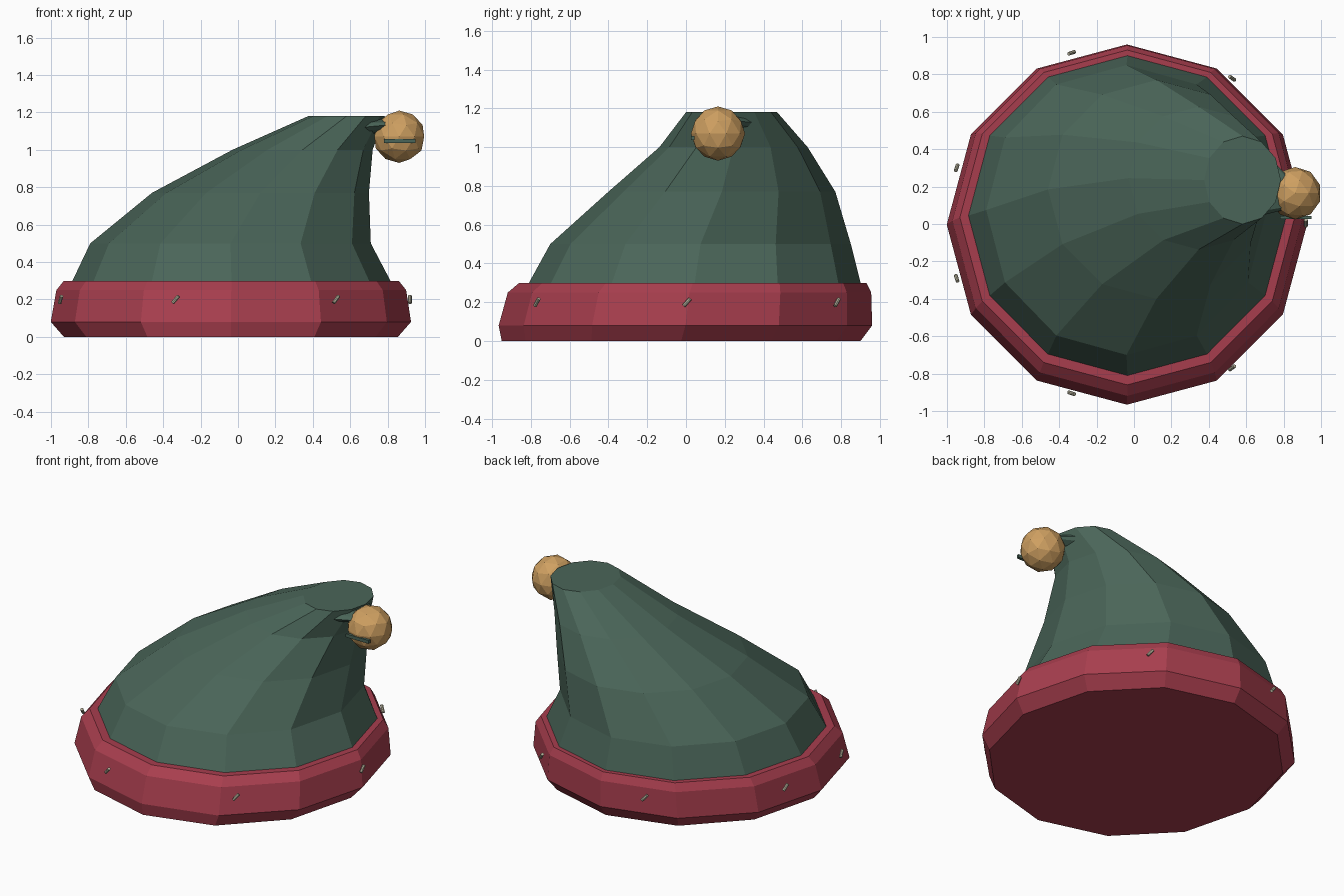
import bpy, bmesh
from math import sin, cos, pi, radians
from mathutils import Vector, Matrix

if "Cube" in bpy.data.objects:
    bpy.data.objects.remove(bpy.data.objects["Cube"])


def material(name, rgb):
    m = bpy.data.materials.new(name)
    m.use_nodes = True
    m.diffuse_color = (*rgb, 1)
    m.node_tree.nodes["Principled BSDF"].inputs["Base Color"].default_value = (*rgb, 1)
    return m


GREEN = material("felt green", (0.068, 0.13, 0.098))
RED = material("brim red", (0.39, 0.048, 0.076))
GOLD = material("pompom gold", (0.62, 0.35, 0.12))
BEIGE = material("pin beige", (0.5, 0.47, 0.35))


def finish(name, bm, mat):
    bmesh.ops.recalc_face_normals(bm, faces=bm.faces)
    mesh = bpy.data.meshes.new(name)
    bm.to_mesh(mesh)
    bm.free()
    mesh.materials.append(mat)
    ob = bpy.data.objects.new(name, mesh)
    bpy.context.collection.objects.link(ob)
    return ob


def loft(name, rings, mat, sides=12):
    """Join rings given as (centre, first axis, second axis), capped at both ends."""
    bm = bmesh.new()
    loops = []
    for c, u, v in rings:
        angles = [2 * pi * i / sides for i in range(sides)]
        loops.append([bm.verts.new(Vector(c) + Vector(u) * cos(a) + Vector(v) * sin(a))
                      for a in angles])
    for a, b in zip(loops, loops[1:]):
        for i in range(sides):
            j = (i + 1) % sides
            bm.faces.new((a[i], a[j], b[j], b[i]))
    bm.faces.new(loops[0])
    bm.faces.new(loops[-1])
    return finish(name, bm, mat)


def level(x, y, z, rx, ry):
    return (x, y, z), (rx, 0, 0), (0, ry, 0)


# Red brim
loft("brim", [level(-0.038, -0.025, 0, 0.893, 0.925),
              level(-0.038, -0.003, 0.08, 0.963, 0.963),
              level(-0.036, 0.018, 0.25, 0.935, 0.937),
              level(-0.036, 0.035, 0.30, 0.895, 0.895)], RED)

# Leaning hat body
loft("hat_body", [level(-0.035, 0.045, 0.28, 0.85, 0.86),
                  level(-0.035, 0.045, 0.30, 0.85, 0.855),
                  level(-0.04, 0.075, 0.50, 0.75, 0.775),
                  level(0.12, 0.185, 0.77, 0.58, 0.585),
                  level(0.345, 0.245, 1.0, 0.375, 0.382),
                  level(0.58, 0.235, 1.18, 0.205, 0.235)], GREEN)

# Folded tip running into the pompom
loft("hat_tip", [((0.66, 0.23, 1.12), (0, 0.19, 0), (0, 0, 0.055)),
                 ((0.82, 0.17, 1.135), (0, 0.09, 0), (0, 0, 0.025))], GREEN)

# Pompom
bm = bmesh.new()
bmesh.ops.create_icosphere(bm, subdivisions=2, radius=0.14,
                           matrix=Matrix.Translation((0.862, 0.165, 1.07)))
finish("pompom", bm, GOLD)

# Small felt strip on the side of the pompom
bm = bmesh.new()
bmesh.ops.create_cube(bm, size=1, matrix=Matrix.Translation((0.865, 0.035, 1.047))
                      @ Matrix.Diagonal((0.17, 0.018, 0.022, 1)))
finish("pompom_strip", bm, GREEN)

# Slanted pins around the brim
for k in range(-3, 4):
    bm = bmesh.new()
    place = (Matrix.Translation((-0.038, 0.005, 0.2))
             @ Matrix.Rotation(radians(54 * k), 4, "Z")
             @ Matrix.Translation((0.957, 0, 0))
             @ Matrix.Rotation(radians(-42), 4, "X"))
    bmesh.ops.create_cone(bm, cap_ends=True, segments=8, radius1=0.01, radius2=0.01,
                          depth=0.05, matrix=place)
    finish(f"brim_pin_{k + 4}", bm, BEIGE)
